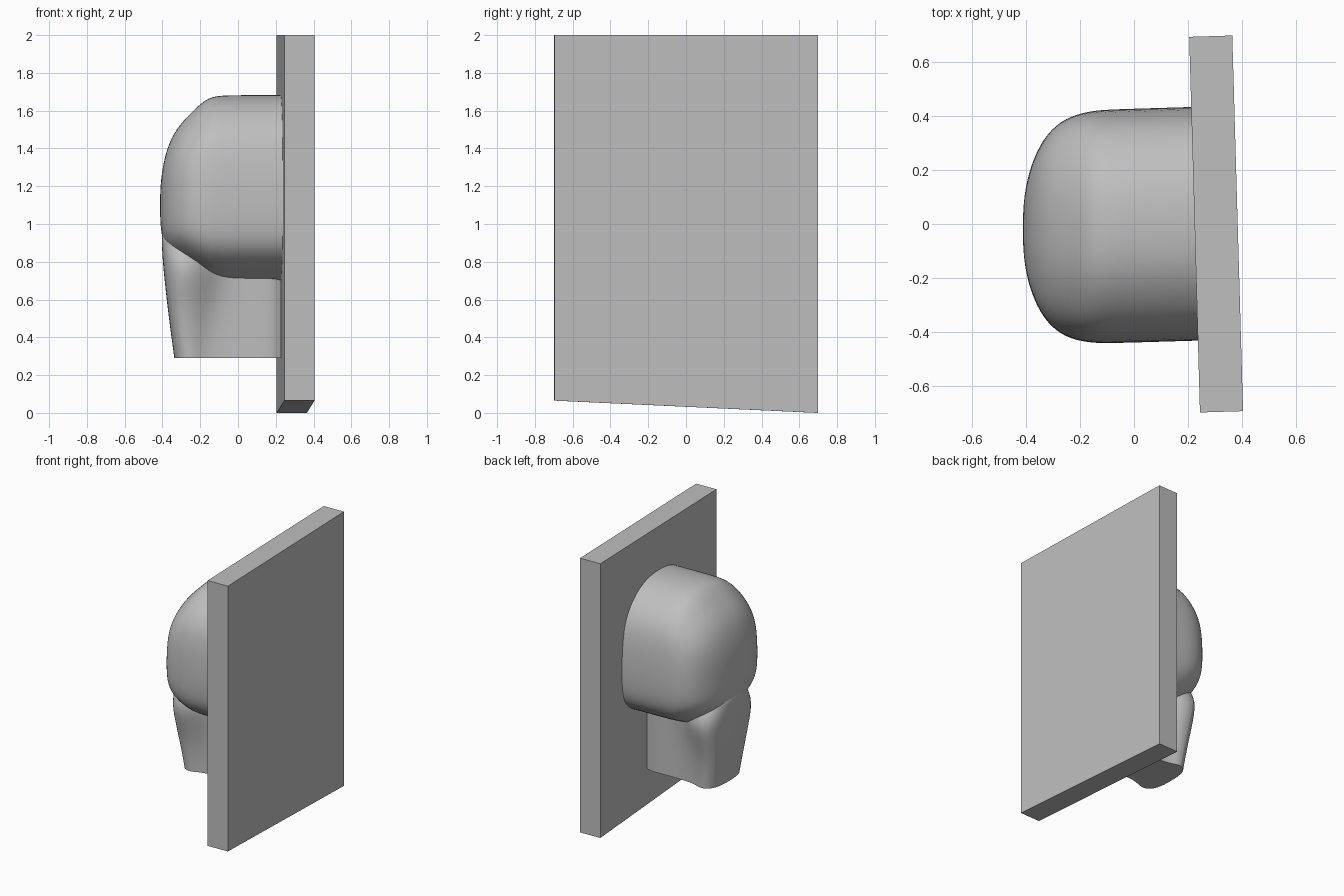
import bpy, bmesh

cube = bpy.data.objects.get("Cube")
if cube:
    bpy.data.objects.remove(cube, do_unlink=True)

grey = bpy.data.materials.new("stone_grey")
grey.use_nodes = True
colour = (0.52, 0.52, 0.52, 1)
grey.diffuse_color = colour
grey.node_tree.nodes["Principled BSDF"].inputs["Base Color"].default_value = colour


def loft(name, rings, smooth=True):
    """Skin a list of closed rings and cap both ends with a crisp edge."""
    bm = bmesh.new()
    crease = bm.edges.layers.float.new("crease_edge")
    loops = [[bm.verts.new(p) for p in ring] for ring in rings]
    n = len(loops[0])
    for a, b in zip(loops, loops[1:]):
        for i in range(n):
            j = (i + 1) % n
            bm.faces.new((a[i], a[j], b[j], b[i]))
    first = bm.faces.new(loops[0][::-1])
    last = bm.faces.new(loops[-1])
    for e in first.edges:
        e[crease] = 1
    if not smooth:
        for e in last.edges:
            e[crease] = 1
    bmesh.ops.recalc_face_normals(bm, faces=bm.faces[:])
    mesh = bpy.data.meshes.new(name)
    bm.to_mesh(mesh)
    bm.free()
    obj = bpy.data.objects.new(name, mesh)
    bpy.context.collection.objects.link(obj)
    mesh.materials.append(grey)
    if smooth:
        sub = obj.modifiers.new("rounding", 'SUBSURF')
        sub.levels = sub.render_levels = 2
        bpy.ops.object.select_all(action='DESELECT')
        obj.select_set(True)
        bpy.context.view_layer.objects.active = obj
        bpy.ops.object.shade_smooth_by_angle(angle=0.7)
    return obj


def mirrored(half):
    """Close a half outline across y = 0; end points lie on the centre line."""
    return half + [(-y, v) for y, v in half[-2:0:-1]]


# Backing board, slightly turned, with a sloping lower edge
plan = [(0.205, 0.695), (0.365, 0.70), (0.405, -0.695), (0.245, -0.70)]
low = [0, 0, 0.065, 0.065]
loft("backing_board", [[(x, y, z) for (x, y), z in zip(plan, low)],
                       [(x, y, 2.0) for x, y in plan]], smooth=False)

# Cranium: one cross-section run straight out of the board, then domed
section = mirrored([(0, 1.685), (0.13, 1.675), (0.24, 1.63), (0.35, 1.54),
                    (0.415, 1.41), (0.435, 1.2), (0.435, 1.0), (0.41, 0.88),
                    (0.33, 0.8), (0.22, 0.745), (0.12, 0.69), (0, 0.69)])
MID = 1.1
# x, width factor, upper factor, lower factor
dome = [(0.26, 1, 1, 1), (0.05, 1, 1, 1), (-0.1, 1, 1, 1),
        (-0.17, 0.99, 0.97, 0.96), (-0.255, 0.94, 0.83, 0.83),
        (-0.325, 0.81, 0.7, 0.71), (-0.375, 0.6, 0.53, 0.6),
        (-0.405, 0.35, 0.3, 0.42), (-0.413, 0.12, 0.1, 0.15)]
loft("cranium", [[(x, y * w + 0.03 * (x - 0.2),
                   MID + (z - MID) * (up if z > MID else down))
                  for y, z in section] for x, w, up, down in dome])

# Neck and jaw: stacked outlines, narrow at the board, flared at the face
# height, front x, flare half width, front half width, flare start x
levels = [(0.29, -0.337, 0.20, 0.13, -0.14), (0.40, -0.352, 0.205, 0.14, -0.14),
          (0.55, -0.372, 0.225, 0.16, -0.12), (0.70, -0.388, 0.27, 0.18, -0.09),
          (0.80, -0.398, 0.28, 0.17, -0.08), (0.90, -0.404, 0.22, 0.12, -0.08),
          (1.0, -0.402, 0.15, 0.08, -0.08)]
jaw = []
for z, front, flare, face, start in levels:
    half = [(0, 0.25), (0.155, 0.25), (0.155, 0.1), (0.155, start),
            (flare - 0.015, -0.21), (flare, front + 0.075),
            (face + 0.03, front + 0.015), (face * 0.5, front), (0, front)]
    jaw.append([(x, y + 0.03 * (x - 0.2), z) for y, x in mirrored(half)])
loft("neck_and_jaw", jaw)
